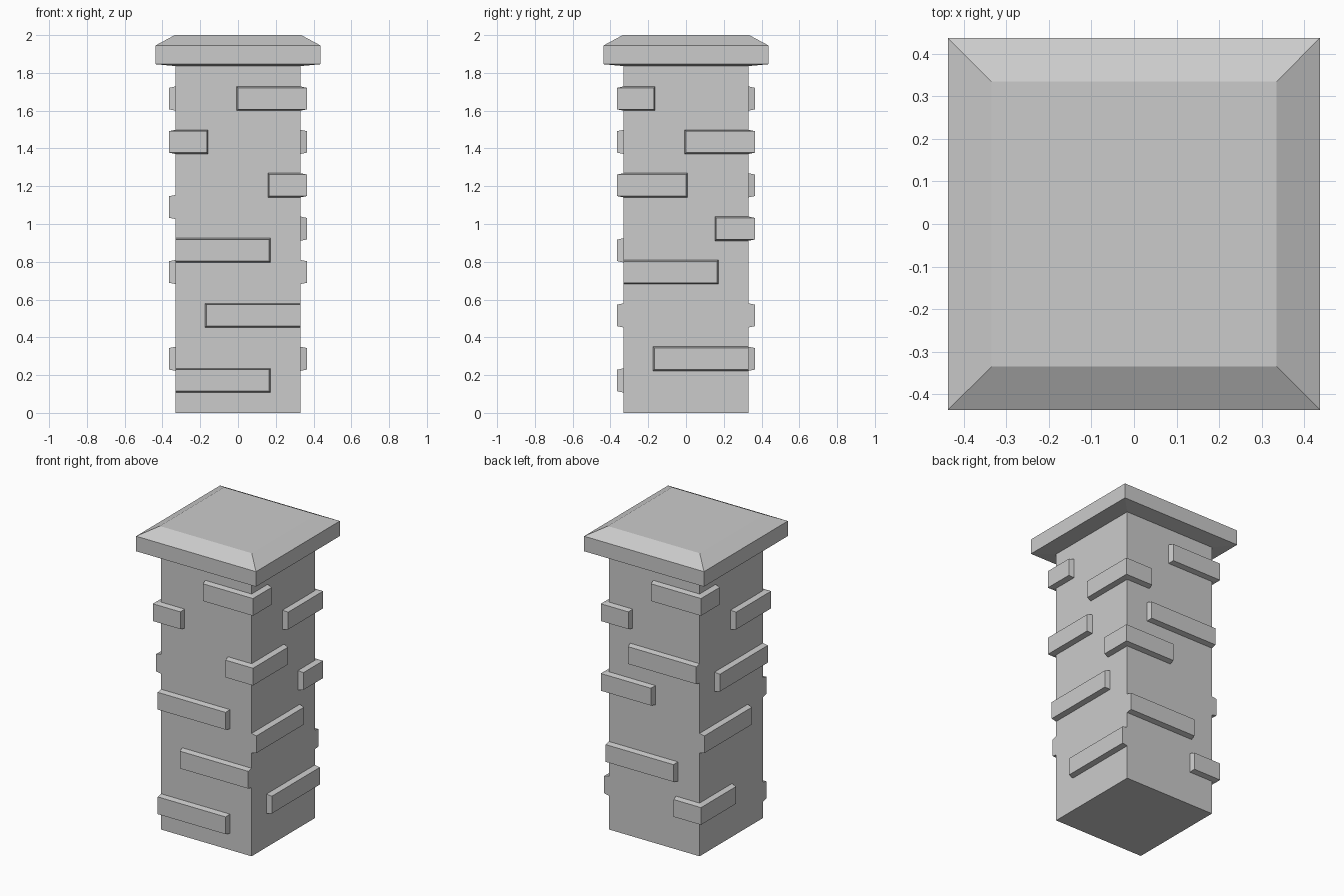
import bpy, bmesh
from math import radians
from mathutils import Matrix

if "Cube" in bpy.data.objects:
    bpy.data.objects.remove(bpy.data.objects["Cube"])

W, OUT, ROW = 0.33, 0.365, 0.1148   # wall half width, brick face, course height
FLARE = 0.008                       # bricks widen slightly where they meet the wall


def finish(bm, name):
    bmesh.ops.recalc_face_normals(bm, faces=bm.faces)
    mesh = bpy.data.meshes.new(name)
    bm.to_mesh(mesh)
    bm.free()
    obj = bpy.data.objects.new(name, mesh)
    bpy.context.collection.objects.link(obj)
    return obj


def loft(name, rings):
    """Skin a list of equal-length vertex rings and close both ends."""
    bm = bmesh.new()
    loops = [[bm.verts.new(p) for p in ring] for ring in rings]
    n = len(loops[0])
    for a, b in zip(loops, loops[1:]):
        for i in range(n):
            j = (i + 1) % n
            bm.faces.new((a[i], a[j], b[j], b[i]))
    bm.faces.new(loops[0])
    bm.faces.new(loops[-1])
    return finish(bm, name)


def square(h, z):
    return [(-h, -h, z), (h, -h, z), (h, h, z), (-h, h, z)]


# Shaft and chamfered cap
loft("pillar_shaft", [square(W, 0), square(W, 1.84)])
loft("pillar_cap", [square(W, 1.836), square(0.437, 1.846),
                    square(0.437, 1.945), square(0.335, 2.0)])


def brick(name, face, u0, u1, row, wrap=None):
    """Raised brick on a face (0 front, 1 right, 2 back, 3 left).
    u runs rightwards on that face; wrap = end position on the next face."""
    z0, z1 = row * ROW, (row + 1) * ROW - 0.001

    def section(inner, outer):
        return [(*inner, z0 - FLARE), (*outer, z0), (*outer, z1), (*inner, z1 + FLARE)]

    f0 = FLARE if u0 > -W else 0
    rings = [section((u0 - f0, -W + 0.004), (u0, -OUT))]
    if wrap is None:
        f1 = FLARE if u1 < W else 0
        rings.append(section((u1 + f1, -W + 0.004), (u1, -OUT)))
    else:
        rings.append(section((W - 0.004, -W + 0.004), (OUT, -OUT)))
        rings.append(section((W - 0.004, wrap + FLARE), (OUT, wrap)))
    obj = loft(name, rings)
    obj.data.transform(Matrix.Rotation(radians(90 * face), 4, 'Z'))


# Corner bricks: face, start, end on next face, course
corners = [(0, 0, -.17, 14), (0, .165, 0, 10), (1, 0, -.165, 12), (1, .16, 0, 8),
           (2, 0, -.17, 14), (2, .165, 0, 2), (3, 0, -.165, 12)]
for i, (face, u0, v1, row) in enumerate(corners):
    brick(f"corner_brick_{i + 1}", face, u0, W, row, v1)

# Flat bricks: face, from left corner (True) or to right corner, course
flats = [(0, True, 7), (0, False, 4), (0, True, 1), (1, True, 6), (1, False, 2),
         (2, False, 10), (2, True, 4), (3, False, 9), (3, True, 6)]
for i, (face, left, row) in enumerate(flats):
    u0, u1 = (-W, .165) if left else (-.168, W)
    brick(f"flat_brick_{i + 1}", face, u0, u1, row)
